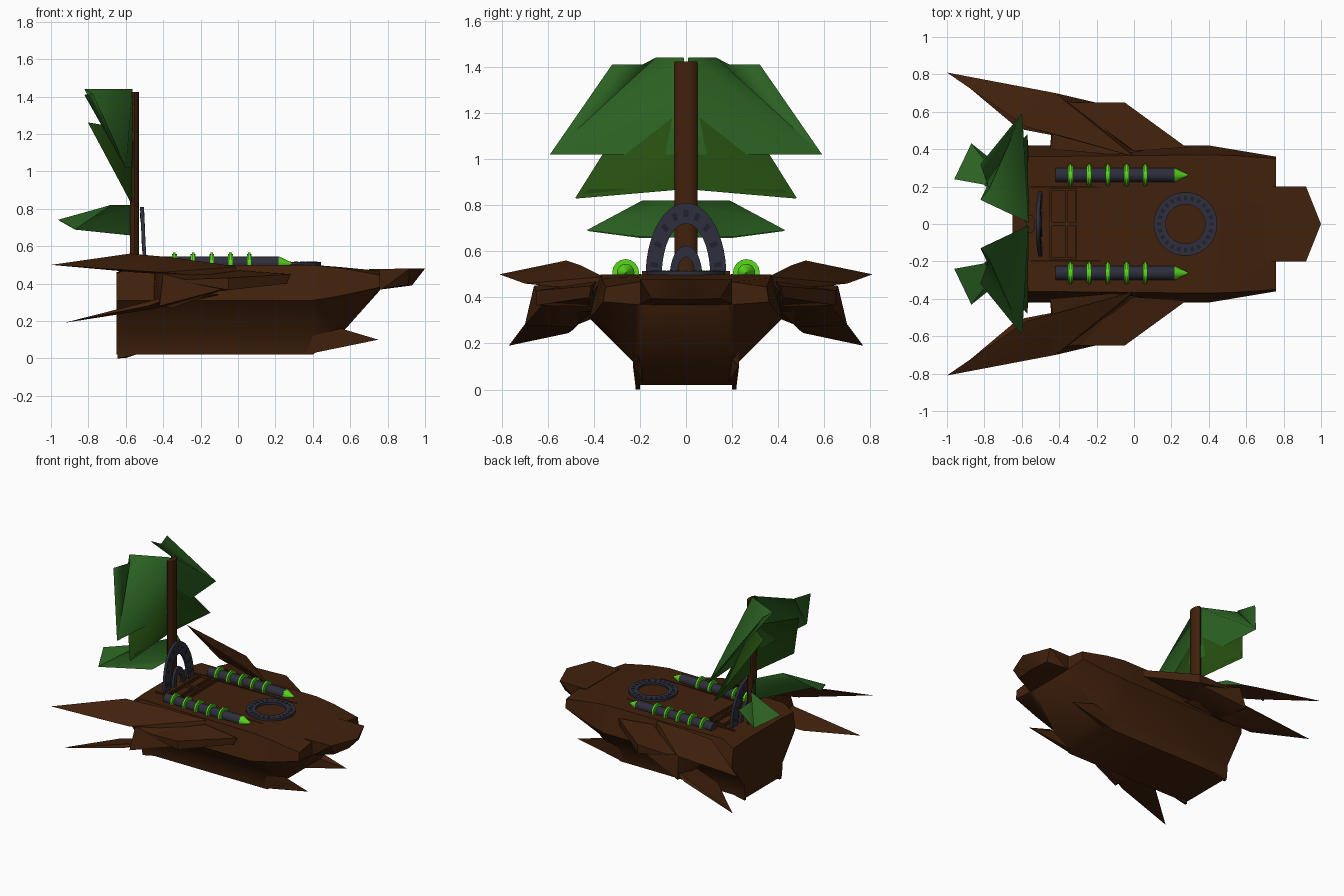
import bpy, bmesh, math
from mathutils import Matrix

if "Cube" in bpy.data.objects:
    bpy.data.objects.remove(bpy.data.objects["Cube"])


def mat(name, srgb):
    m = bpy.data.materials.new(name)
    lin = [((c / 255 + 0.055) / 1.055) ** 2.4 if c > 10 else c / 255 / 12.92 for c in srgb]
    m.diffuse_color = (*lin, 1)
    m.use_nodes = True
    m.node_tree.nodes["Principled BSDF"].inputs["Base Color"].default_value = m.diffuse_color
    return m


WOOD = mat("brown wood", (65, 33, 12))
SAIL = mat("sail green", (43, 97, 34))
SAIL2 = mat("dark sail green", (37, 79, 16))
IRON = mat("slate iron", (46, 46, 60))
STUD = mat("dark stud", (32, 32, 44))
GLOW = mat("bright green", (88, 215, 28))


def finish(name, bm, material, smooth=0):
    bmesh.ops.recalc_face_normals(bm, faces=bm.faces)
    me = bpy.data.meshes.new(name)
    bm.to_mesh(me)
    bm.free()
    me.materials.append(material)
    if smooth:
        for p in me.polygons:
            p.use_smooth = True
        me.set_sharp_from_angle(angle=math.radians(smooth))
    ob = bpy.data.objects.new(name, me)
    bpy.context.collection.objects.link(ob)
    return ob


def hull_solid(name, pts, material, sides=(1, -1)):
    # faceted solid wrapped round points, repeated on both sides
    for s in sides:
        bm = bmesh.new()
        vs = [bm.verts.new((x, y * s, z)) for x, y, z in pts]
        r = bmesh.ops.convex_hull(bm, input=vs)
        loose = {g for g in r["geom_interior"] if isinstance(g, bmesh.types.BMVert)}
        bmesh.ops.delete(bm, geom=list(loose), context='VERTS')
        finish(name + ("_left" if s > 0 else "_right"), bm, material, 35)


def box(bm, c, size, rot=None):
    m = Matrix.Translation(c) @ (rot or Matrix()) @ Matrix.Diagonal((*size, 1))
    bmesh.ops.create_cube(bm, size=1, matrix=m)


def tube(bm, c, r1, r2, depth):
    # round bar along x
    m = Matrix.Translation(c) @ Matrix.Rotation(math.pi / 2, 4, 'Y')
    bmesh.ops.create_cone(bm, cap_ends=True, segments=16, radius1=r1, radius2=r2, depth=depth, matrix=m)


def band(name, place, outer, inner, a1, seg, thick):
    # flat ring or arch; place maps (u, v, w) to space
    bm = bmesh.new()
    closed = a1 > 6
    rows = []
    for i in range(seg if closed else seg + 1):
        c, s = math.cos(a1 * i / seg), math.sin(a1 * i / seg)
        rows.append([bm.verts.new(place(r[0] * c, r[1] * s, w))
                     for r, w in ((outer, 0), (outer, thick), (inner, thick), (inner, 0))])
    n = len(rows)
    for i in range(n if closed else n - 1):
        for j in range(4):
            k = (j + 1) % 4
            bm.faces.new((rows[i][j], rows[i][k], rows[(i + 1) % n][k], rows[(i + 1) % n][j]))
    if not closed:
        bm.faces.new(rows[0])
        bm.faces.new(rows[-1])
    return finish(name, bm, IRON, 40)


# Hull: lofted half sections, keel to deck
stations = [
    (-0.65, [(.22, .02), (.23, .12), (.38, .31), (.36, .45), (.20, .46)]),
    (-0.56, [(.22, .02), (.23, .12), (.42, .31), (.36, .50), (.20, .49)]),
    (0.40, [(.22, .02), (.23, .12), (.42, .31), (.37, .50), (.20, .50)]),
    (0.55, [(.20, .13), (.22, .17), (.395, .335), (.365, .483), (.20, .488)]),
    (0.76, [(.18, .365), (.22, .37), (.36, .38), (.35, .445), (.20, .468)]),
]
bm = bmesh.new()
loops = []
for x, half in stations:
    prof = half + [(-y, z) for y, z in reversed(half)]
    loops.append([bm.verts.new((x, y, z)) for y, z in prof])
for a, b in zip(loops, loops[1:]):
    for j in range(10):
        bm.faces.new((a[j], a[(j + 1) % 10], b[(j + 1) % 10], b[j]))
bm.faces.new(loops[0])
bm.faces.new(loops[-1])
finish("hull", bm, WOOD, 45)

# Prow beak
prow = [(.70, .2, .478), (.70, .18, .36), (.77, .2, .37), (.92, .2, .48), (.91, .15, .395), (1, 0, .48), (.93, 0, .39)]
hull_solid("prow", prow + [(x, -y, z) for x, y, z in prow if y], WOOD, (1,))

# Lower ram prongs and stern skids
hull_solid("ram_prong", [(.36, .22, .02), (.36, .18, .02), (.40, .23, .12), (.55, .20, .13), (.55, .23, .16),
                         (.55, .20, .06), (.75, .23, .10)], WOOD)
hull_solid("stern_skid", [(-.645, .2, 0), (-.645, .22, 0), (-.6, .2, .002), (-.54, .2, .022), (-.54, .22, .022),
                          (-.645, .2, .03), (-.645, .22, .03)], WOOD)

# Swept wings: upper blade, lower blade, root and front plate
hull_solid("upper_wing_blade", [(-1, .81, .50), (-.58, .52, .56), (-.35, .46, .54), (0, .36, .49), (-.42, .70, .46),
                                (-.52, .70, .48), (-.75, .755, .48), (-.05, .42, .43), (-.55, .56, .46)], WOOD)
hull_solid("lower_wing_blade", [(-.93, .77, .19), (-.48, .70, .28), (-.62, .51, .245), (-.48, .49, .26),
                                (-.1, .41, .34), (-.3, .65, .35)], WOOD)
hull_solid("wing_root", [(.1, .40, .43), (-.08, .62, .37), (-.40, .66, .45), (-.42, .70, .28), (-.35, .5, .27),
                         (-.45, .40, .31), (-.1, .37, .47), (-.45, .40, .49)], WOOD)
hull_solid("wing_front_plate", [(.28, .41, .45), (.26, .42, .40), (-.05, .65, .43), (-.05, .65, .365),
                                (-.35, .65, .42), (-.1, .42, .36), (0, .39, .47)], WOOD)

# Deck trim: hatch frame over the stern
bm = bmesh.new()
for s in (1, -1):
    box(bm, (-.1, s * .2, .497), (.9, .008, .01))
    box(bm, (-.375, s * .185, .503), (.14, .012, .022))
for x in (-.445, -.36, -.31):
    box(bm, (x, 0, .503), (.012, .38, .022))
box(bm, (-.375, 0, .501), (.14, .02, .02))
finish("deck_hatch_trim", bm, WOOD)

# Mast
bm = bmesh.new()
m = Matrix.Translation((-.553, 0, .95)) @ Matrix.Diagonal((.5, 1, 1, 1))
bmesh.ops.create_cone(bm, cap_ends=True, segments=12, radius1=.05, radius2=.05, depth=.95, matrix=m)
finish("mast", bm, WOOD, 40)


# Sails: torn sheets fanned from the outer corner, on both sides of the mast
def sail(name, pts, material):
    for s in (1, -1):
        bm = bmesh.new()
        vs = [bm.verts.new((x, y * s, z)) for x, y, z in pts]
        for a, b in zip(vs[1:], vs[2:]):
            bm.faces.new((vs[0], a, b))
        ob = finish(name + ("_left" if s > 0 else "_right"), bm, material, 100)
        mod = ob.modifiers.new("cloth_thickness", 'SOLIDIFY')
        mod.thickness = .004
        mod.offset = 0
        mod.use_rim = False


sail("upper_sail", [(-.60, .59, 1.02), (-.56, 0, 1.02), (-.565, .01, 1.44), (-.82, .13, 1.44), (-.775, .19, 1.41),
                    (-.82, .32, 1.41)], SAIL)
sail("middle_sail", [(-.57, .48, .83), (-.567, .42, .87), (-.565, 0, .87), (-.565, .01, 1.22),
                     (-.80, .21, 1.26)], SAIL2)
sail("lower_sail", [(-.87, .43, .69), (-.58, .2, .66), (-.57, 0, .66), (-.57, 0, .82), (-.68, .19, .82),
                    (-.96, .24, .74)], SAIL)


# Standing horseshoe arches before the mast
def upright(u, v, w):
    return (-.508 - .05 * v + w, u, .495 + v)


band("horseshoe_arch", upright, (.175, .315), (.105, .225), math.pi, 28, .02)
band("inner_arch", upright, (.07, .13), (.038, .08), math.pi, 16, .02)
bm = bmesh.new()
for i in range(9):
    a = math.pi * (i + .5) / 9
    box(bm, upright(.14 * math.cos(a), .27 * math.sin(a), .01), (.023, .02, .032),
        Matrix.Rotation(a - math.pi / 2, 4, 'X'))
finish("horseshoe_studs", bm, STUD)

# Deck ring with studs
band("deck_ring", lambda u, v, w: (.275 + u, v, .495 + w), (.17, .17), (.105, .105), 2 * math.pi, 40, .02)
bm = bmesh.new()
for i in range(24):
    a = 2 * math.pi * i / 24
    box(bm, (.275 + .14 * math.cos(a), .14 * math.sin(a), .511), (.022, .018, .012), Matrix.Rotation(a, 4, 'Z'))
finish("deck_ring_studs", bm, STUD)

# Rockets with glowing bands and tips
for s, side in ((1, "left"), (-1, "right")):
    y, z = s * .262, .508
    bm = bmesh.new()
    tube(bm, (-.10, y, z), .037, .037, .64)
    finish("rocket_body_" + side, bm, IRON, 40)
    bm = bmesh.new()
    tube(bm, (.255, y, z), .038, .002, .075)
    for i in range(5):
        if i < 5:
            tube(bm, (-.34 + .1 * i, y, z), .058, .058, .014)
            tube(bm, (-.34 + .1 * i, y, z), .05, .05, .026)
    finish("rocket_bands_" + side, bm, GLOW, 40)
